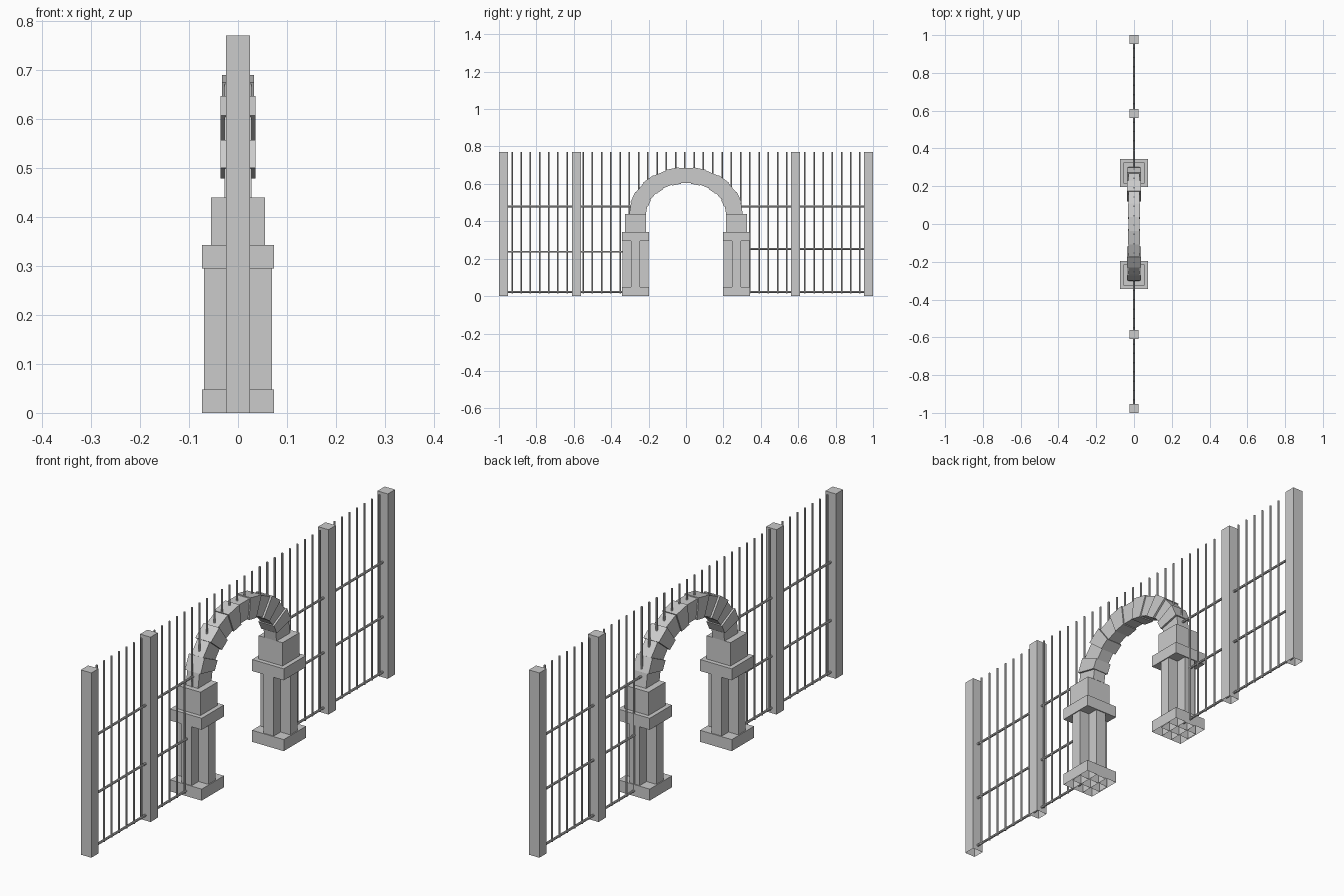
import bpy, bmesh
from math import sin, cos, pi, sqrt
from mathutils import Vector

cube = bpy.data.objects.get("Cube")
if cube:
    bpy.data.objects.remove(cube, do_unlink=True)

GREY = (0.6, 0.6, 0.6, 1)
stone = bpy.data.materials.new("plain_grey")
stone.use_nodes = True
stone.diffuse_color = GREY
stone.node_tree.nodes["Principled BSDF"].inputs["Base Color"].default_value = GREY


def finish(name, bm):
    mesh = bpy.data.meshes.new(name)
    bm.to_mesh(mesh)
    bm.free()
    mesh.materials.append(stone)
    obj = bpy.data.objects.new(name, mesh)
    bpy.context.collection.objects.link(obj)
    return obj


def add_box(bm, y, half_x, half_y, z0, z1):
    """Box standing on z0; boxes on the ground are left open underneath."""
    verts = bmesh.ops.create_cube(bm, size=1)["verts"]
    for v in verts:
        v.co = Vector((v.co.x * 2 * half_x, y + v.co.y * 2 * half_y,
                       z0 + (v.co.z + 0.5) * (z1 - z0)))
    if z0 == 0:
        faces = {f for v in verts for f in v.link_faces}
        under = [f for f in faces if f.calc_center_median().z < 1e-5]
        bmesh.ops.delete(bm, geom=under, context="FACES_ONLY")


def add_rod(bm, start, end, radius):
    a, b = Vector(start), Vector(end)
    turn = (b - a).to_track_quat("Z", "Y").to_matrix().to_4x4()
    turn.translation = (a + b) / 2
    bmesh.ops.create_cone(bm, cap_ends=True, segments=8, radius1=radius,
                          radius2=radius, depth=(b - a).length, matrix=turn)


# Arch measurements
SPRING, PIER_Y = 0.44, 0.27
OUT_Y, OUT_Z = 0.303, 0.247
IN_Y, IN_Z = 0.214, 0.166
STONES = 13
TOP = 0.77

# Stone piers: plinth, cross-shaped shaft, capital and impost
for side, word in ((-1, "front"), (1, "back")):
    y = side * PIER_Y
    for part, boxes in {
        "plinth": [(0.073, 0.073, 0, 0.048)],
        "shaft": [(0.069, 0.024, 0, 0.295), (0.024, 0.069, 0, 0.295)],
        "capital": [(0.073, 0.073, 0.295, 0.343)],
        "impost": [(0.055, 0.055, 0.343, SPRING)],
    }.items():
        bm = bmesh.new()
        for box in boxes:
            add_box(bm, y, *box)
        finish(f"{word}_pier_{part}", bm)

# Arch of wedge stones, alternately narrow and wide
bm = bmesh.new()
for i in range(STONES):
    wide = i % 2
    half_x = 0.036 if wide else 0.028
    if abs(i - STONES // 2) < 2:
        half_x -= 0.003 if wide else 0
    grow = 0.004 if wide else 0
    ring = []
    for a, outer in ((i, 0), (i, 1), (i + 1, 1), (i + 1, 0)):
        t = pi * a / STONES
        ry, rz = (OUT_Y + grow, OUT_Z + grow) if outer else (IN_Y - grow, IN_Z - grow)
        ring.append((-ry * cos(t), SPRING + rz * sin(t)))
    near = [bm.verts.new((half_x, *p)) for p in ring]
    far = [bm.verts.new((-half_x, *p)) for p in ring]
    bm.faces.new(near)
    bm.faces.new(far[::-1])
    for k in range(4):
        n = (k + 1) % 4
        bm.faces.new((near[k], far[k], far[n], near[n]))
bmesh.ops.recalc_face_normals(bm, faces=bm.faces)
finish("arch_stones", bm)

# Square fence posts
for side, word in ((-1, "front"), (1, "back")):
    for y, place in ((0.976, "outer"), (0.586, "inner")):
        bm = bmesh.new()
        add_box(bm, side * y, 0.024, 0.024, 0, TOP)
        finish(f"{word}_{place}_post", bm)

# Upright bars; those over the gateway start on the arch
bm = bmesh.new()
bars = [s * (0.93 - 0.049 * k) for s in (-1, 1) for k in range(7)]
bars += [-0.55 + 0.0495 * k for k in range(23)]
for y in bars:
    low = 0.015
    if abs(y) < 0.34:
        mid_y, mid_z = (OUT_Y + IN_Y) / 2, (OUT_Z + IN_Z) / 2
        low = SPRING + mid_z * sqrt(max(0, 1 - (y / mid_y) ** 2))
    add_rod(bm, (0, y, low), (0, y, TOP), 0.004)
finish("fence_bars", bm)

# Horizontal rails
for side, word, middle in ((-1, "front", 0.237), (1, "back", 0.252)):
    bm = bmesh.new()
    for z, inner in ((0.022, 0.3), (middle, 0.3), (0.48, 0.27)):
        add_rod(bm, (0, side * 0.97, z), (0, side * inner, z), 0.005)
    finish(f"{word}_rails", bm)
